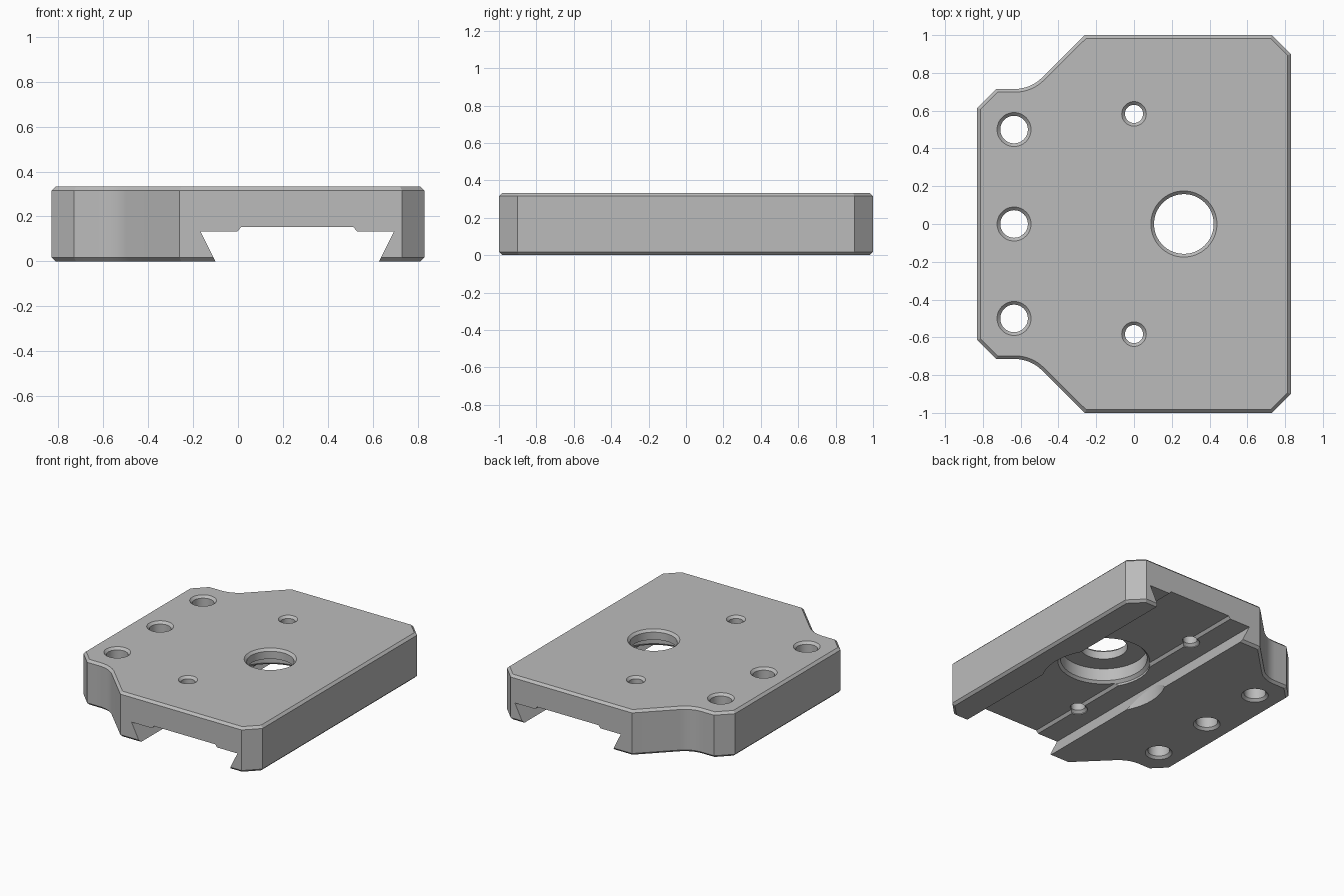
import bpy, bmesh
from math import sin, cos, pi, radians
from mathutils import Vector

cube = bpy.data.objects.get("Cube")
if cube:
    bpy.data.objects.remove(cube, do_unlink=True)

HEIGHT = 0.333
CHAMFER = 0.017

metal = bpy.data.materials.new("plain_grey")
metal.use_nodes = True
grey = (0.5, 0.5, 0.5, 1)
metal.diffuse_color = grey
metal.node_tree.nodes["Principled BSDF"].inputs["Base Color"].default_value = grey


def make_object(name, bm):
    bmesh.ops.recalc_face_normals(bm, faces=bm.faces)
    mesh = bpy.data.meshes.new(name)
    bm.to_mesh(mesh)
    bm.free()
    mesh.materials.append(metal)
    obj = bpy.data.objects.new(name, mesh)
    bpy.context.collection.objects.link(obj)
    return obj


def prism(points, direction):
    """Extrude a closed polygon along a direction."""
    bm = bmesh.new()
    face = bm.faces.new([bm.verts.new(p) for p in points])
    extruded = bmesh.ops.extrude_face_region(bm, geom=[face])["geom"]
    verts = [g for g in extruded if isinstance(g, bmesh.types.BMVert)]
    bmesh.ops.translate(bm, verts=verts, vec=direction)
    return bm


def turned_cutter(name, x, y, profile, segments=48):
    """Revolve (radius, height) points into a closed solid."""
    bm = bmesh.new()
    rings = [[bm.verts.new((x + r * cos(2 * pi * i / segments),
                            y + r * sin(2 * pi * i / segments), z))
              for i in range(segments)] for r, z in profile]
    for low, high in zip(rings, rings[1:]):
        for i in range(segments):
            j = (i + 1) % segments
            bm.faces.new((low[i], low[j], high[j], high[i]))
    bm.faces.new(rings[0])
    bm.faces.new(rings[-1])
    return make_object(name, bm)


def chamfered_hole(name, x, y, r, bottom):
    """Through hole with a countersink at its top and bottom rims."""
    c = CHAMFER
    return turned_cutter(name, x, y, [
        (r + c, bottom - 0.05), (r + c, bottom), (r, bottom + c),
        (r, HEIGHT - c), (r + c, HEIGHT), (r + c, HEIGHT + 0.05)])


# Plate outline: back half, with a filleted shoulder, then mirrored to the front
half = [(0.83, 0.9), (0.73, 1), (-0.26, 1)]
radius = 0.2
centre = Vector((-0.63, 0.715 + radius))
for step in range(9):
    a = radians(-45 - 45 * step / 8)
    half.append((centre.x + radius * cos(a), centre.y + radius * sin(a)))
half += [(-0.73, 0.715), (-0.83, 0.615)]
outline = half + [(x, -y) for x, y in reversed(half)]

# Plate body with chamfered top and bottom rims
bm = prism([(x, y, 0) for x, y in outline], (0, 0, HEIGHT))
rims = [e for e in bm.edges if abs(e.verts[0].co.z - e.verts[1].co.z) < 0.001]
bmesh.ops.recalc_face_normals(bm, faces=bm.faces)
bmesh.ops.bevel(bm, geom=rims, offset=CHAMFER, segments=1, affect='EDGES')
plate = make_object("dovetail_plate", bm)

# Dovetail channel with a shallow relief in its ceiling
mid = 0.264
side = [(0.364, -0.002), (0.432, 0.134), (0.266, 0.134), (0.25, 0.153)]
section = [(0.364, -0.05)] + side
profile = [(mid + w, z) for w, z in section]
profile += [(mid - w, z) for w, z in reversed(section)]
cutters = [make_object("channel_cutter",
                       prism([(x, -1.2, z) for x, z in profile], (0, 2.4, 0)))]

# Large stepped bore: lip clearance, recess and through hole
cutters.append(turned_cutter("bore_cutter", mid, 0, [
    (0.415, -0.05), (0.415, 0.125), (0.31, 0.125), (0.31, 0.15),
    (0.29, 0.17), (0.29, 0.26), (0.158, 0.26), (0.158, HEIGHT - CHAMFER),
    (0.175, HEIGHT), (0.175, HEIGHT + 0.05)], 64))

# Edge holes and small channel holes
for y in (-0.5, 0, 0.5):
    cutters.append(chamfered_hole("edge_hole_cutter", -0.635, y, 0.073, 0))
for y in (-0.583, 0.583):
    cutters.append(chamfered_hole("small_hole_cutter", 0, y, 0.048, 0.14))

# Cut everything out of the plate
bpy.ops.object.select_all(action='DESELECT')
bpy.context.view_layer.objects.active = plate
plate.select_set(True)
for cutter in cutters:
    cutter.hide_render = True
    mod = plate.modifiers.new("cut", 'BOOLEAN')
    mod.operation = 'DIFFERENCE'
    mod.solver = 'EXACT'
    mod.object = cutter
    bpy.ops.object.modifier_apply(modifier=mod.name)
    bpy.data.objects.remove(cutter, do_unlink=True)

bpy.ops.object.shade_smooth_by_angle(angle=radians(25))
